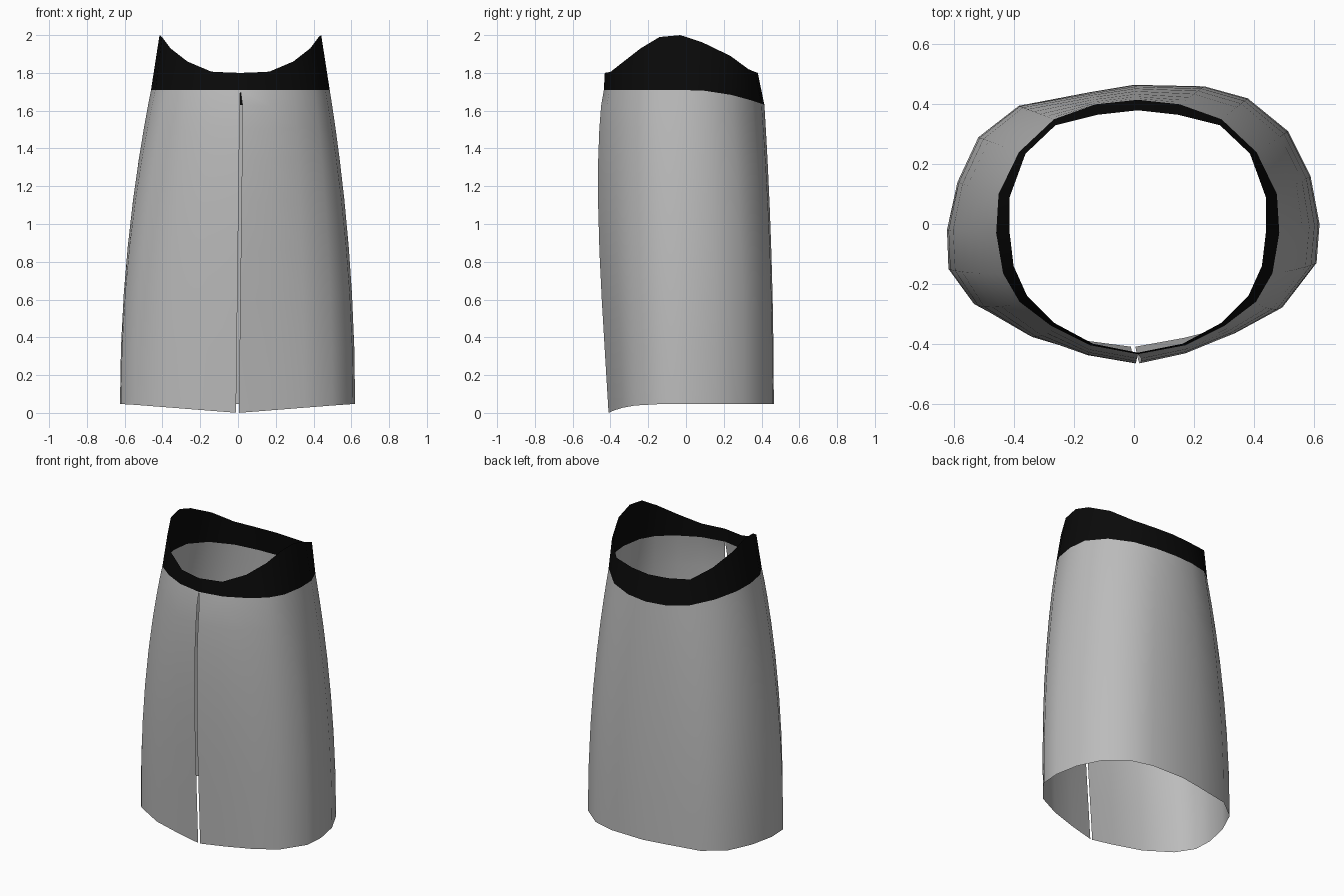
import bpy
import bmesh
import math

if "Cube" in bpy.data.objects:
    bpy.data.objects.remove(bpy.data.objects["Cube"], do_unlink=True)

CENTRE = 0.0125


def material(name, value):
    mat = bpy.data.materials.new(name)
    mat.use_nodes = True
    colour = (value, value, value, 1)
    mat.diffuse_color = colour
    mat.node_tree.nodes["Principled BSDF"].inputs["Base Color"].default_value = colour
    return mat


def mirrored(half):
    """Closed loop, front to back along +x and on to the front along -x."""
    return ([(CENTRE + p[0], *p[1:]) for p in half]
            + [(CENTRE - p[0], *p[1:]) for p in reversed(half[:-1])])


def loft(name, rings, mat):
    """Single sheet of quads through rings of points."""
    bm = bmesh.new()
    rows = [[bm.verts.new(p) for p in ring] for ring in rings]
    for upper, lower in zip(rows, rows[1:]):
        for i in range(len(upper) - 1):
            bm.faces.new((upper[i], lower[i], lower[i + 1], upper[i + 1]))
    bmesh.ops.remove_doubles(bm, verts=bm.verts, dist=0.0005)
    mesh = bpy.data.meshes.new(name)
    bm.to_mesh(mesh)
    bm.free()
    mesh.materials.append(mat)
    obj = bpy.data.objects.new(name, mesh)
    bpy.context.collection.objects.link(obj)
    mesh.shade_smooth()
    return obj


# Cross-sections: raised waist edge, band seam and hem
top = mirrored([(0, -.43, 1.8), (.15, -.4, 1.805), (.28, -.33, 1.86), (.37, -.24, 1.93),
                (.415, -.14, 1.99), (.428, -.03, 2), (.428, .09, 1.96), (.375, .235, 1.89),
                (.275, .33, 1.82), (.135, .365, 1.805), (0, .38, 1.8)])
waist = mirrored([(0, -.435), (.16, -.405), (.29, -.34), (.395, -.26), (.45, -.165),
                  (.473, -.03), (.465, .1), (.397, .24), (.28, .35), (.14, .4), (0, .415)])
waist = [(x, y, 1.71 - 0.46 * max(y, 0) ** 2) for x, y in waist]
hem = [(.005, -.41), (.17, -.38), (.35, -.335), (.5, -.27), (.61, -.13), (.62, 0),
       (.59, .16), (.515, .31), (.38, .42), (.235, .46), (0, .465),
       (-.15, .44), (-.385, .395), (-.52, .29), (-.59, .14), (-.625, -.02),
       (-.62, -.15), (-.54, -.26), (-.36, -.35), (-.16, -.39), (-.01, -.41)]
hem = [(x, y, 0.047 * min(1, abs(x) / 0.6) if y < 0 else 0.047) for x, y in hem]


def skirt_ring(t):
    """Ring at fraction t from the seam to the hem, flaring early and bulging in front."""
    flare = 1 - (1 - t) ** 2
    bulge = 0.045 * math.sin(math.pi * t ** 0.7)
    ring = []
    for a, b in zip(waist, hem):
        x, y = (a[k] + (b[k] - a[k]) * flare for k in (0, 1))
        y -= bulge * min(1, (max(-y, 0) / 0.41) ** 2)
        ring.append((x, y, a[2] + (b[2] - a[2]) * t))
    # Narrow front slit, closed only at the seam
    if t > 0:
        for i, side in ((0, 1), (-1, -1)):
            ring[i] = (0.018 - 0.021 * t + side * 0.0075, *ring[i][1:])
    return ring


loft("waistband", [top, waist], material("black", 0.003))
loft("skirt_panel", [skirt_ring(t) for t in (0, .05, .12, .22, .35, .5, .65, .82, 1)],
     material("light grey", 0.5))
